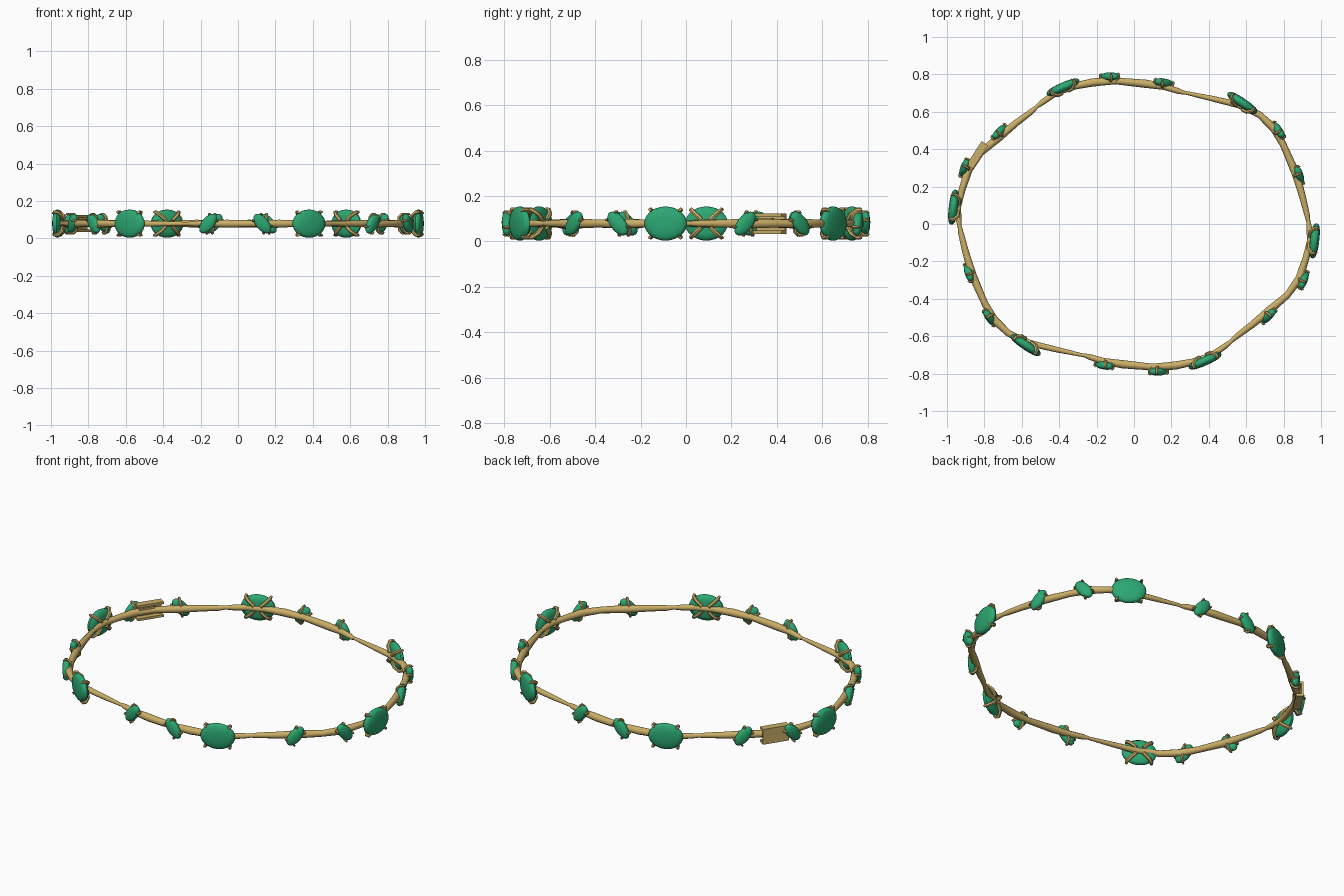
import bpy
import bmesh
import math
from mathutils import Matrix, Vector

if "Cube" in bpy.data.objects:
    bpy.data.objects.remove(bpy.data.objects["Cube"], do_unlink=True)

MID = 0.079  # height of the band's centre line


def make_material(name, colour):
    mat = bpy.data.materials.new(name)
    mat.use_nodes = True
    mat.diffuse_color = colour
    mat.node_tree.nodes["Principled BSDF"].inputs["Base Color"].default_value = colour
    return mat


gold = make_material("gold", (0.60, 0.43, 0.14, 1))
green = make_material("green stone", (0.025, 0.39, 0.17, 1))


def add_mesh(name, bm, mat, smooth_angle):
    bmesh.ops.recalc_face_normals(bm, faces=bm.faces)
    mesh = bpy.data.meshes.new(name)
    bm.to_mesh(mesh)
    bm.free()
    mesh.materials.append(mat)
    obj = bpy.data.objects.new(name, mesh)
    bpy.context.collection.objects.link(obj)
    bpy.ops.object.select_all(action="DESELECT")
    obj.select_set(True)
    bpy.context.view_layer.objects.active = obj
    bpy.ops.object.shade_smooth_by_angle(angle=math.radians(smooth_angle))
    return obj


def add_tubes(name, paths, mat, resolution=2):
    """Sweep round tubes along paths of (point, radius) pairs."""
    curve = bpy.data.curves.new(name, "CURVE")
    curve.dimensions = "3D"
    curve.bevel_depth = 1
    curve.bevel_resolution = resolution
    curve.use_fill_caps = True
    for path in paths:
        spline = curve.splines.new("POLY")
        spline.points.add(len(path) - 1)
        for target, (point, radius) in zip(spline.points, path):
            target.co = (*point, 1)
            target.radius = radius
    temp = bpy.data.objects.new(name + "_path", curve)
    bpy.context.collection.objects.link(temp)
    bpy.context.view_layer.update()
    graph = bpy.context.evaluated_depsgraph_get()
    bm = bmesh.new()
    mesh = bpy.data.meshes.new_from_object(temp.evaluated_get(graph))
    bm.from_mesh(mesh)
    bpy.data.objects.remove(temp, do_unlink=True)
    bpy.data.meshes.remove(mesh)
    return add_mesh(name, bm, mat, 50)


# Band: three bars on one half, each thinning to a joint at both ends
bars = [
    [(-.27, -.70), (-.24, -.71), (-.16, -.735), (-.06, -.75), (.1, -.765),
     (.22, -.757), (.33, -.735), (.42, -.70), (.49, -.65), (.53, -.62)],
    [(.51, -.635), (.55, -.60), (.63, -.54), (.72, -.465), (.82, -.38),
     (.885, -.29), (.92, -.18), (.943, -.09), (.937, -.02), (.93, .03)],
    [(.935, 0), (.925, .05), (.90, .15), (.865, .27), (.80, .42),
     (.75, .51), (.67, .585), (.56, .637), (.42, .67), (.26, .705)],
]
HALF_TURN = Matrix.Rotation(math.pi, 4, "Z")
for half, turn in (("front", Matrix.Identity(4)), ("back", HALF_TURN)):
    for index, bar in enumerate(bars):
        path = []
        for i, (x, y) in enumerate(bar):
            edge = min(i, len(bar) - 1 - i)
            radius = (0.009, 0.015, 0.018)[min(edge, 2)]
            if edge > 2 and i % 2:
                radius = 0.022
            path.append((turn @ Vector((x, y, MID)), radius))
        add_tubes(f"{half}_bar_{index + 1}", [path], gold, 3)

# Stones: x, y, outward angle, tilt; upright stones are the large ones
LEAN = 50
stones = [
    (-.16, -.757, -100, LEAN), (.13, -.79, -88, -LEAN), (.38, -.732, -66, 0),
    (.72, -.493, -45, LEAN), (.908, -.30, -20, -LEAN), (.966, -.09, -7, 0),
    (.885, .26, 17, LEAN), (.772, .502, 36, -LEAN), (.58, .648, 56, 0),
]


def stone_frame(x, y, outward, tilt):
    """Local X runs along the band, Y up, Z outward."""
    a = math.radians(outward)
    normal = Vector((math.cos(a), math.sin(a), 0))
    tangent = Vector((-math.sin(a), math.cos(a), 0))
    axes = Matrix((tangent, Vector((0, 0, 1)), normal)).transposed().to_4x4()
    spin = Matrix.Rotation(math.radians(tilt), 4, "Z")
    return Matrix.Translation((x, y, MID)) @ axes @ spin


# Cut outline from back to domed front, as (share of radius, depth)
PROFILE = [(.62, -.024), (.88, -.017), (1, -.006), (1, .003), (.93, .012),
           (.78, .018), (.5, .022), (.25, .024)]
SIDES = 28


def add_stone(name, frame, length, width, depth):
    bm = bmesh.new()
    rings = []
    for share, z in PROFILE:
        ring = []
        for k in range(SIDES):
            a = math.tau * k / SIDES
            local = Vector((length * share * math.cos(a), width * share * math.sin(a), z * depth))
            ring.append(bm.verts.new(frame @ local))
        rings.append(ring)
    for low, high in zip(rings, rings[1:]):
        for k in range(SIDES):
            n = (k + 1) % SIDES
            bm.faces.new((low[k], low[n], high[n], high[k]))
    bm.faces.new(rings[0])
    bm.faces.new(rings[-1])
    add_mesh(name, bm, green, 40)


def prong_paths(frame, length, width, depth, thick):
    """Four claws rising from the band and hooking over the stone's rim."""
    paths = []
    for sx in (-1, 1):
        for sy in (-1, 1):
            path = []
            for share, z, r in ((.3, -.03, 1.1), (.75, -.028, 1.2), (1.08, -.008, 1.1),
                                (1.1, .01, .9), (.95, .021, .25)):
                local = Vector((sx * share * length * .66, sy * share * width * .75, z * depth))
                path.append((frame @ local, thick * r))
            paths.append(path)
    return paths


for half, turn in (("front", Matrix.Identity(4)), ("back", HALF_TURN)):
    claws = []
    for index, data in enumerate(stones):
        frame = turn @ stone_frame(*data)
        if data[3] == 0:
            size, thick, label = (0.094, 0.075, 1.0), 0.009, "large"
        else:
            size, thick, label = (0.062, 0.034, 0.85), 0.007, "small"
        add_stone(f"{half}_{label}_stone_{index + 1}", frame, *size)
        claws += prong_paths(frame, *size, thick)
    add_tubes(f"{half}_prongs", claws, gold, 1)

# Clasp: outer plate with upper and lower flanges around the band
clasp = stone_frame(-.837, .368, 147, 0)
bm = bmesh.new()
for centre, size in (
    ((0, 0, .016), (.15, .09, .012)),
    ((0, .038, 0), (.15, .014, .04)),
    ((0, -.038, 0), (.15, .014, .04)),
    ((.02, .01, -.012), (.09, .03, .012)),
):
    place = clasp @ Matrix.Translation(centre) @ Matrix.Diagonal((*size, 1))
    bmesh.ops.create_cube(bm, size=1, matrix=place)
add_mesh("clasp", bm, gold, 30)
